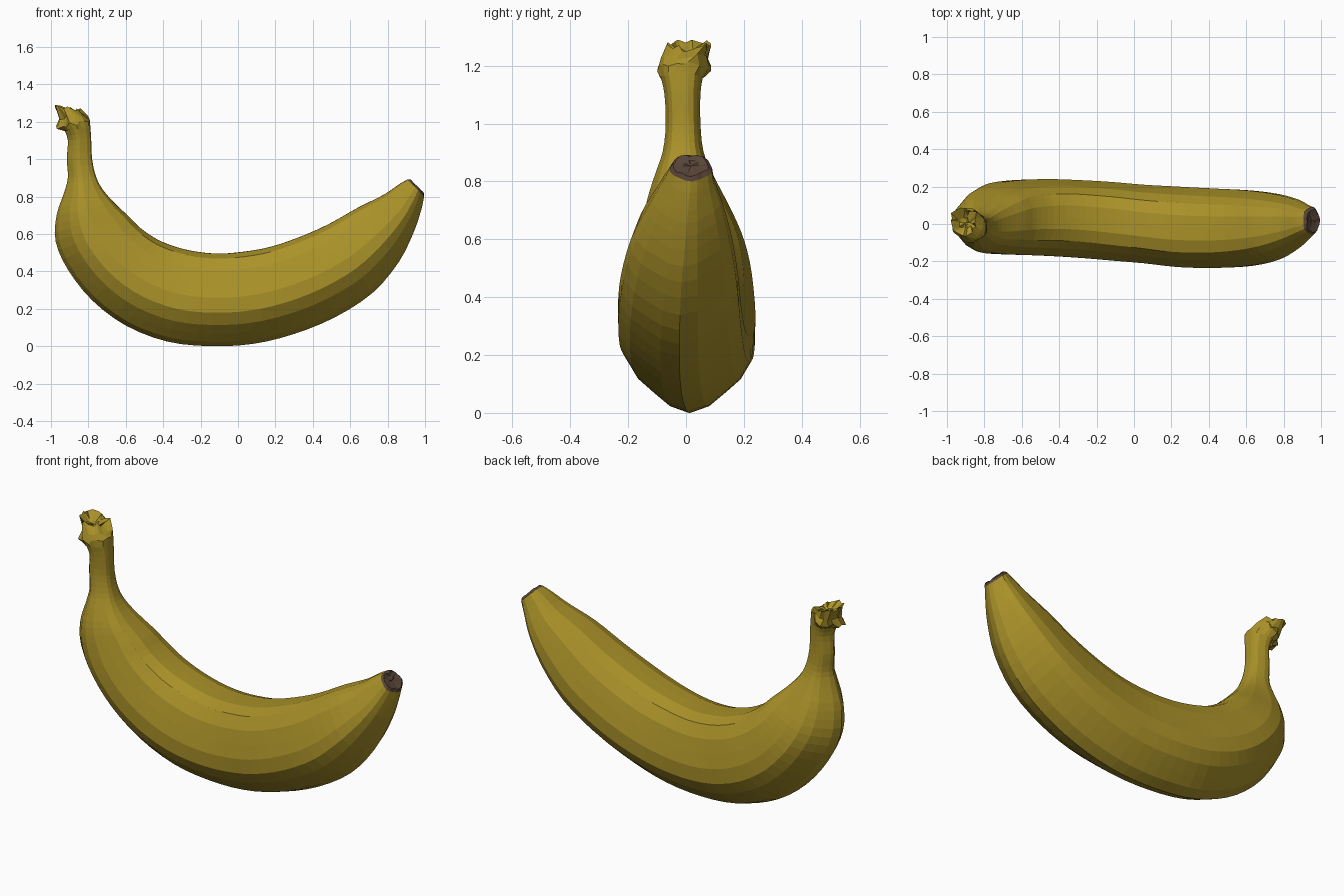
import bpy, bmesh, math, random
from mathutils import Vector

if "Cube" in bpy.data.objects:
    bpy.data.objects.remove(bpy.data.objects["Cube"])

random.seed(4)
SIDES = 20


def material(name, rgb):
    m = bpy.data.materials.new(name)
    m.diffuse_color = (*rgb, 1)
    m.use_nodes = True
    m.node_tree.nodes["Principled BSDF"].inputs["Base Color"].default_value = m.diffuse_color
    return m


yellow = material("ripe yellow", (0.40, 0.285, 0.022))
brown = material("dry brown", (0.10, 0.06, 0.04))


# Soft five-sided cross-section with one ridge on the outer curve, scaled to -1..1
def cross_section():
    pts = []
    for i in range(SIDES):
        a = 2 * math.pi * i / SIDES
        r = 1 + 0.045 * math.cos(5 * a)
        pts.append((r * math.sin(a), r * math.cos(a)))
    us, vs = [p[0] for p in pts], [p[1] for p in pts]
    return [(u / max(us), 2 * (v - min(vs)) / (max(vs) - min(vs)) - 1) for u, v in pts]


PROFILE = cross_section()


def spline(keys, steps):
    """Catmull-Rom through the key sections."""
    out = []
    for i in range(len(keys) - 1):
        k = [keys[max(i - 1, 0)], keys[i], keys[i + 1], keys[min(i + 2, len(keys) - 1)]]
        for s in range(steps):
            t = s / steps
            out.append([0.5 * (2 * b + (c - a) * t + (2 * a - 5 * b + 4 * c - d) * t * t
                               + (3 * b - a - 3 * c + d) * t ** 3) for a, b, c, d in zip(*k)])
    return out + [list(keys[-1])]


def loft(name, sections, mat, jitter=0.0, cap_end=False):
    """Sections: outer x, z, inner x, z, lowest y, highest y."""
    bm = bmesh.new()
    rings = []
    for n, (ox, oz, ix, iz, y0, y1) in enumerate(sections):
        ring = []
        for u, v in PROFILE:
            p = Vector(((ox + ix) / 2 + (ox - ix) / 2 * v,
                        (y0 + y1) / 2 + (y1 - y0) / 2 * u,
                        (oz + iz) / 2 + (oz - iz) / 2 * v))
            if n:
                p += Vector([random.uniform(-jitter, jitter) for _ in range(3)])
            ring.append(bm.verts.new(p))
        rings.append(ring)
    for a, b in zip(rings, rings[1:]):
        for i in range(SIDES):
            j = (i + 1) % SIDES
            bm.faces.new((a[i], a[j], b[j], b[i]))
    if cap_end:
        c = bm.verts.new(sum((v.co for v in rings[-1]), Vector()) / SIDES)
        for i in range(SIDES):
            bm.faces.new((rings[-1][i], rings[-1][(i + 1) % SIDES], c))
    bmesh.ops.recalc_face_normals(bm, faces=bm.faces)
    # open tubes: make sure the first wall faces outward
    f = bm.faces[0] if not bm.faces.ensure_lookup_table() else None
    mid = sum((v.co for r in rings[:2] for v in r), Vector()) / (2 * SIDES)
    if f.normal.dot(f.calc_center_median() - mid) < 0:
        bmesh.ops.reverse_faces(bm, faces=bm.faces)
    me = bpy.data.meshes.new(name)
    bm.to_mesh(me)
    bm.free()
    me.materials.append(mat)
    ob = bpy.data.objects.new(name, me)
    bpy.context.collection.objects.link(ob)
    return ob


# Peel: stem neck, curved body and tapering tip
body = [
    (-.93, 1.16, -.79, 1.18, -.09, .06),
    (-.91, 1.10, -.785, 1.11, -.075, .05),
    (-.915, 1.0, -.78, 1.0, -.07, .05),
    (-.91, .90, -.76, .91, -.08, .06),
    (-.93, .82, -.725, .84, -.105, .09),
    (-.97, .70, -.66, .765, -.135, .14),
    (-.975, .56, -.58, .69, -.15, .19),
    (-.91, .41, -.52, .63, -.16, .22),
    (-.78, .245, -.43, .57, -.165, .235),
    (-.60, .11, -.33, .53, -.17, .24),
    (-.38, .025, -.22, .505, -.18, .235),
    (-.15, .0, -.10, .495, -.195, .225),
    (.08, .012, .03, .505, -.21, .21),
    (.30, .065, .17, .53, -.23, .20),
    (.52, .155, .32, .58, -.235, .19),
    (.72, .285, .48, .65, -.225, .18),
    (.86, .45, .64, .74, -.19, .16),
    (.94, .61, .78, .81, -.13, .13),
    (.98, .73, .86, .865, -.08, .10),
    (.995, .80, .905, .89, -.055, .09),
]
loft("peel", spline(body, 3), yellow)

# Torn crown at the top of the stem, with a ragged hollow end
crown = [
    (-.93, 1.15, -.79, 1.17, -.09, .06),
    (-.965, 1.17, -.79, 1.21, -.095, .075),
    (-.96, 1.22, -.81, 1.235, -.08, .08),
    (-.99, 1.29, -.845, 1.26, -.06, .08),
    (-.93, 1.25, -.87, 1.24, -.02, .03),
]
loft("stem_crown", crown, yellow, jitter=0.012, cap_end=True)

# Dry brown blossom end, slightly sunken in the middle
blossom = [
    (.995, .80, .905, .89, -.055, .09),
    (.993, .82, .922, .888, -.042, .078),
    (.975, .832, .93, .872, -.012, .045),
]
loft("blossom_end", blossom, brown, jitter=0.005, cap_end=True)
